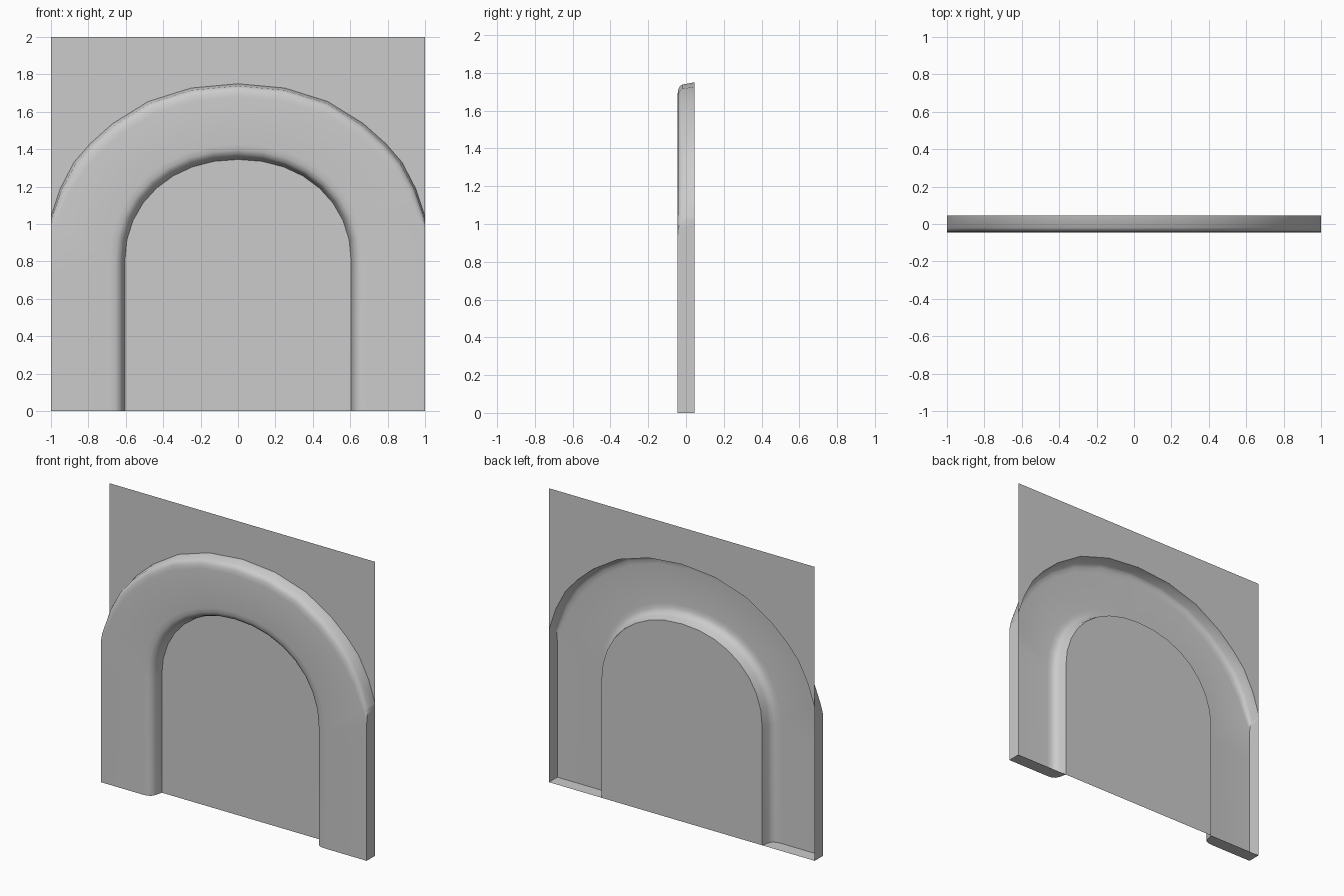
import bpy, bmesh, math
from mathutils import Vector

cube = bpy.data.objects.get("Cube")
if cube:
    bpy.data.objects.remove(cube, do_unlink=True)

BACK = 0.045

grey = bpy.data.materials.new("plain_grey")
grey.use_nodes = True
grey.diffuse_color = (0.6, 0.6, 0.6, 1)
grey.node_tree.nodes["Principled BSDF"].inputs["Base Color"].default_value = (0.6, 0.6, 0.6, 1)


def finish(bm, name):
    """Turn the half mesh into a mirrored object whose surface faces the front."""
    bmesh.ops.recalc_face_normals(bm, faces=bm.faces[:])
    if sum(f.normal.y * f.calc_area() for f in bm.faces) > 0:
        bmesh.ops.reverse_faces(bm, faces=bm.faces[:])
    mesh = bpy.data.meshes.new(name)
    bm.to_mesh(mesh)
    bm.free()
    mesh.materials.append(grey)
    obj = bpy.data.objects.new(name, mesh)
    bpy.context.collection.objects.link(obj)
    mirror = obj.modifiers.new("mirror", "MIRROR")
    mirror.use_clip = True
    return obj


def normals(path):
    """Outward normals along a half outline that starts at the crown."""
    result = []
    for i, p in enumerate(path):
        before = path[i - 1] if i else Vector((-path[1].x, path[1].y))
        after = path[i + 1] if i + 1 < len(path) else p
        t = (after - before).normalized()
        result.append(Vector((-t.y, t.x)))
    return result


# Half outlines (x, z) of the opening and of the outer edge, crown to floor
outer = [Vector(p) for p in (
    (0, 1.75), (0.25, 1.727), (0.48, 1.655), (0.67, 1.537), (0.79, 1.43),
    (0.877, 1.33), (0.95, 1.19), (1, 1.04), (1.1, 0.72), (1.1, 0))]
steps = len(outer) - 2
inner = []
for i in range(steps + 1):
    a = math.pi / 2 * (1 - i / steps)
    x, z = max(math.cos(a), 0), max(math.sin(a), 0)
    inner.append(Vector((0.605 * x ** 0.95 if i else 0, 0.8 + 0.545 * z ** 0.95)))
inner.append(Vector((0.605, 0)))

# Moulding section: (inset from the edge, depth)
inner_round = [(0, BACK), (0.012, -0.005), (0.025, -0.03), (0.05, -0.042), (0.08, -BACK)]
outer_round = [(0.07, -BACK), (0.04, -0.042), (0.022, -0.033), (0.012, -0.02), (0, BACK)]

# Raised arch moulding
bm = bmesh.new()
rows = []
for i, (p, q, n, m) in enumerate(zip(inner, outer, normals(inner), normals(outer))):
    if i == 0:
        n = m = Vector((0, 1))
    fade = 1 if i < 6 else 0.75 if i == 6 else 0.5
    section = [(p + n * d, y) for d, y in inner_round]
    section += [(q - m * d * fade, y) for d, y in outer_round]
    rows.append([bm.verts.new((v.x, y, v.y)) for v, y in section])
for r, s in zip(rows, rows[1:]):
    for j in range(len(r) - 1):
        bm.faces.new((r[j], r[j + 1], s[j + 1], s[j]))

# Trim at the panel side, then close the side and the feet back to the panel
bmesh.ops.bisect_plane(bm, geom=bm.verts[:] + bm.edges[:] + bm.faces[:], dist=1e-5,
                       plane_co=(1, 0, 0), plane_no=(1, 0, 0), clear_outer=True)
for axis, value in ((0, 1), (2, 0)):
    rim = [e for e in bm.edges if e.is_boundary
           and all(abs(v.co[axis] - value) < 1e-4 for v in e.verts)
           and any(v.co.y < BACK - 1e-4 for v in e.verts)]
    new = bmesh.ops.extrude_edge_only(bm, edges=rim)["geom"]
    for v in new:
        if isinstance(v, bmesh.types.BMVert):
            v.co.y = BACK
bmesh.ops.remove_doubles(bm, verts=bm.verts[:], dist=1e-4)
arch = finish(bm, "arch_moulding")
bpy.ops.object.select_all(action="DESELECT")
arch.select_set(True)
bpy.context.view_layer.objects.active = arch
bpy.ops.object.shade_smooth_by_angle(angle=math.radians(45))

# Flat panel inside the opening and in the upper corners
for name, outline in (
        ("opening_panel", inner + [Vector((0, 0))]),
        ("upper_panel", outer[:8] + [Vector((1, 2)), Vector((0, 2))])):
    bm = bmesh.new()
    bm.faces.new([bm.verts.new((p.x, BACK, p.y)) for p in outline])
    finish(bm, name)
